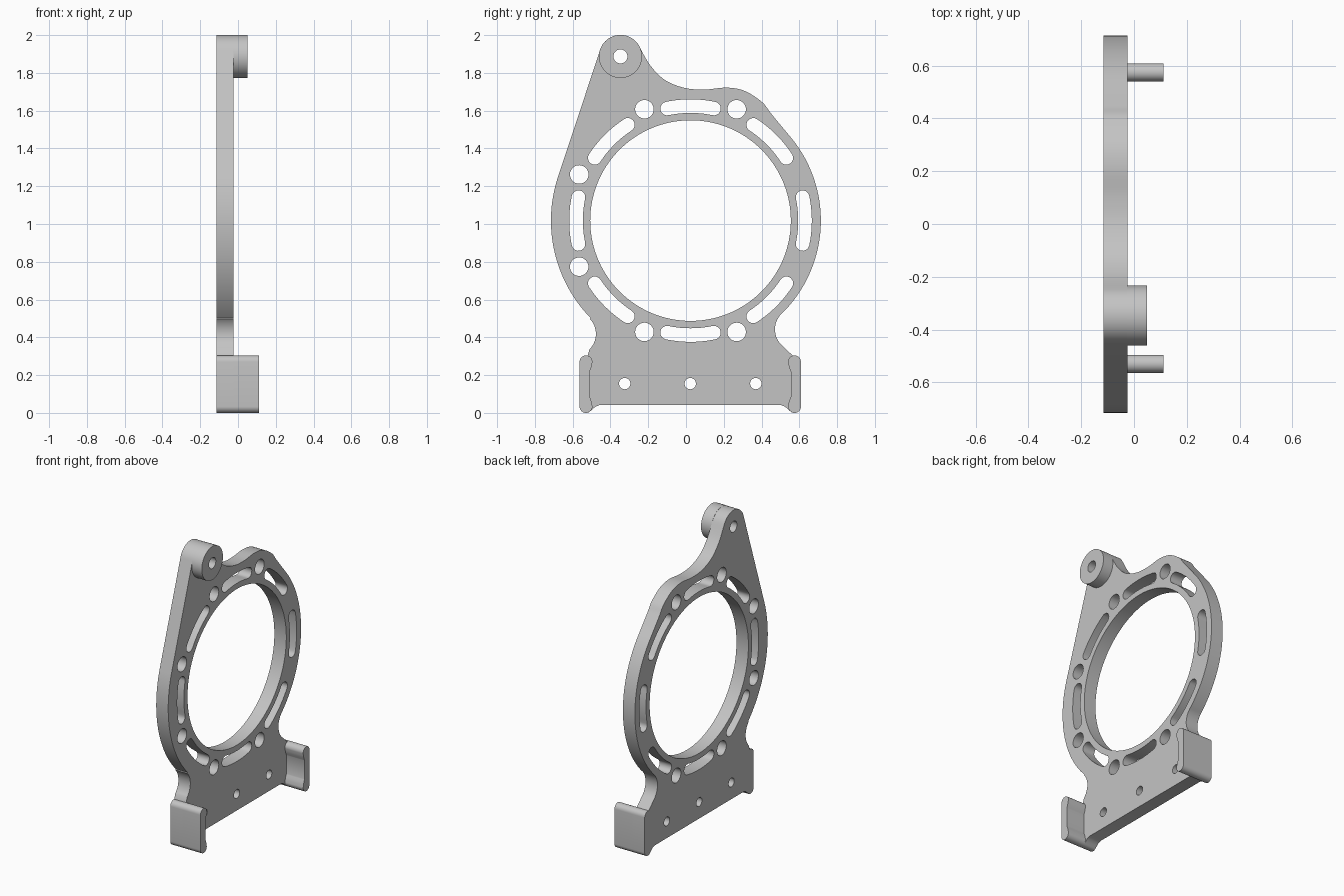
import bpy
import bmesh
from math import cos, sin, radians
from mathutils import Vector, Matrix
from mathutils.geometry import interpolate_bezier

cube = bpy.data.objects.get("Cube")
if cube:
    bpy.data.objects.remove(cube, do_unlink=True)

grey = bpy.data.materials.new("plain grey")
grey.use_nodes = True
colour = (0.55, 0.55, 0.55, 1)
grey.diffuse_color = colour
grey.node_tree.nodes["Principled BSDF"].inputs["Base Color"].default_value = colour

BACK, FACE = -0.115, -0.025      # plate thickness along x
RING = (0.024, 1.018)            # ring centre in (y, z)
BOSS = (-0.347, 1.887)
MID = 0.0225                     # mirror line of the foot


def arc(c, r, a0, a1, n=24):
    """Points along an arc, angles in degrees."""
    angles = [radians(a0 + (a1 - a0) * i / n) for i in range(n + 1)]
    return [(c[0] + r * cos(a), c[1] + r * sin(a)) for a in angles]


def circle(c, r, n=40):
    return arc(c, r, 0, 360, n)[:-1]


def polar(r, a):
    return arc(RING, r, a, a, 1)[0]


def slot(a, r=0.606, half=11.8, w=0.036):
    """Curved slot with round ends, following the ring."""
    lo, hi = a - half, a + half
    return (arc(RING, r + w, lo, hi, 10) + arc(polar(r, hi), w, hi, hi + 180, 10)[1:]
            + arc(RING, r - w, hi, lo, 10)[1:] + arc(polar(r, lo), w, lo + 180, lo + 360, 10)[1:-1])


def smooth_path(points, n=7):
    """Smooth curve through the points, without the two end points."""
    p = [Vector(q).to_3d() for q in points]
    p = [p[0]] + p + [p[-1]]
    out = []
    for a, b, c, d in zip(p, p[1:], p[2:], p[3:]):
        seg = interpolate_bezier(b, b + (c - a) / 6, c - (d - b) / 6, c, n)
        out += [(v.x, v.y) for v in seg[:-1]]
    return out[1:]


def mirror(points):
    return [(2 * MID - y, z) for y, z in reversed(points)]


def extrude(name, loops, x0, x1):
    """Fill closed (y, z) loops, inner ones as holes, and extrude along x."""
    curve = bpy.data.curves.new(name, 'CURVE')
    curve.dimensions = '2D'
    curve.fill_mode = 'BOTH'
    curve.extrude = (x1 - x0) / 2
    for loop in loops:
        s = curve.splines.new('POLY')
        s.points.add(len(loop) - 1)
        for p, (y, z) in zip(s.points, loop):
            p.co = (y, z, 0, 1)
        s.use_cyclic_u = True
    helper = bpy.data.objects.new(name + " helper", curve)
    bpy.context.collection.objects.link(helper)
    bpy.context.view_layer.update()
    mesh = bpy.data.meshes.new_from_object(
        helper.evaluated_get(bpy.context.evaluated_depsgraph_get()))
    bpy.data.objects.remove(helper, do_unlink=True)

    # Local x, y, z become world y, z, x
    mesh.transform(Matrix(((0, 0, 1, (x0 + x1) / 2), (1, 0, 0, 0),
                           (0, 1, 0, 0), (0, 0, 0, 1))))
    bm = bmesh.new()
    bm.from_mesh(mesh)
    bmesh.ops.remove_doubles(bm, verts=bm.verts, dist=0.0002)
    bmesh.ops.recalc_face_normals(bm, faces=bm.faces)
    bm.to_mesh(mesh)
    bm.free()
    mesh.materials.clear()
    mesh.materials.append(grey)
    obj = bpy.data.objects.new(name, mesh)
    bpy.context.collection.objects.link(obj)
    bpy.ops.object.select_all(action='DESELECT')
    obj.select_set(True)
    bpy.context.view_layer.objects.active = obj
    bpy.ops.object.shade_smooth_by_angle(angle=radians(30))
    return obj


# Foot outline on the -y side: round ear corners and a flare under the plate
ear_y, ear_r = MID - 0.552, 0.034
ear_top, ear_low = (ear_y, 0.27), (ear_y, ear_r)
foot = (arc(ear_top, ear_r, 75, 180, 8) + arc(ear_low, ear_r, 180, 318, 12)
        + [(MID - 0.515, 0.022), (MID - 0.5, 0.034), (MID - 0.478, 0.042)])

# Plate outline, counter-clockwise from the top boss
outline = arc(BOSS, 0.113, 28, 162.4)
outline += arc(RING, 0.739, 162.4, 224.2, 36)
outline += arc((-0.593, 0.418), 0.116, 43, -45, 14)
outline += foot + mirror(foot)
outline += arc((0.587, 0.442), 0.116, 225, 135, 14)
outline += arc(RING, 0.69, -45, 41, 48)
outline += smooth_path([outline[-1], (0.487, 1.54), (0.444, 1.593), (0.402, 1.646),
                        (0.312, 1.704), (0.217, 1.722), (0.1, 1.712), (-0.005, 1.72),
                        (-0.111, 1.762), (-0.19, 1.841), outline[0]])

# Openings: bore, curved slots, ring holes, foot holes, boss hole
holes = [circle(RING, 0.531, 120), circle(BOSS, 0.037)]
holes += [slot(45 * i) for i in range(8)]
holes += [circle(polar(0.638, 67.5 + 45 * i), 0.049) for i in range(6)]
holes += [circle((MID + dy, 0.155), 0.03) for dy in (-0.347, 0, 0.347)]
extrude("ring_plate", [outline] + holes, BACK, FACE)

# Raised boss at the top
extrude("top_boss", [circle(BOSS, 0.114, 64), circle(BOSS, 0.037)], FACE - 0.002, 0.05)

# Side ears with hooked inner lips
ear = (arc(ear_top, ear_r, 0, 180, 16) + arc(ear_low, ear_r, 180, 360, 16)
       + smooth_path([(ear_y + ear_r, 0.034), (ear_y + 0.029, 0.06), (ear_y + 0.018, 0.09)], 5)
       + [(ear_y + 0.018, 0.09), (ear_y + 0.018, 0.214)]
       + smooth_path([(ear_y + 0.018, 0.214), (ear_y + 0.029, 0.244), (ear_y + ear_r, 0.27)], 5))
extrude("right_ear", [ear], FACE - 0.002, 0.112)
extrude("left_ear", [mirror(ear)], FACE - 0.002, 0.112)
